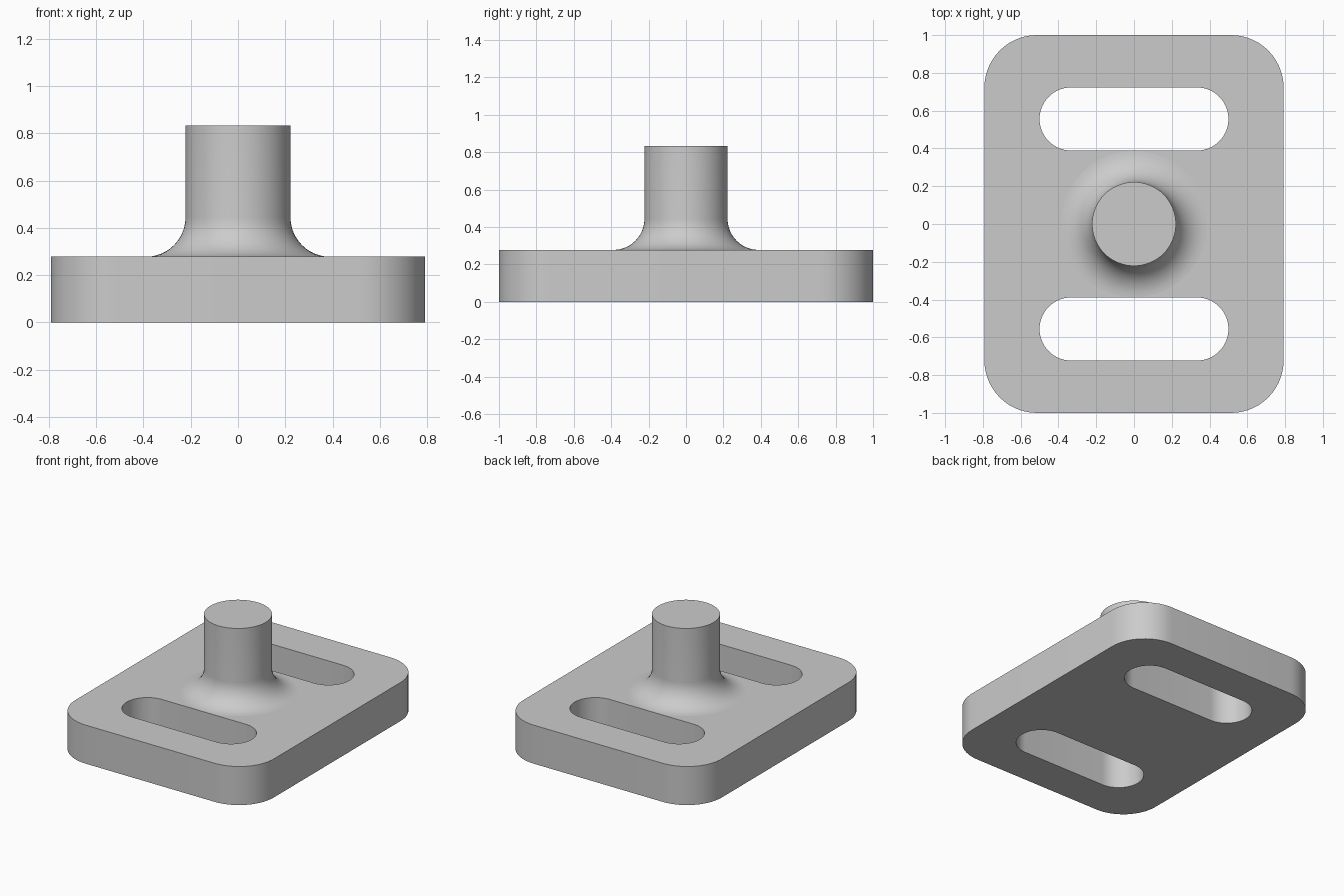
import bpy, bmesh, math
from mathutils import Vector

if "Cube" in bpy.data.objects:
    bpy.data.objects.remove(bpy.data.objects["Cube"])

PLATE_TOP = 0.278
POST_TOP = 0.834
POST_R = 0.222
FILLET_R = 0.167
FOOT_R = 0.387


def rounded_rect(hx, hy, r, cy=0.0, n=14):
    """Points of a rounded rectangle; r equal to hy gives a slot."""
    pts = []
    for q, (sx, sy) in enumerate([(1, 1), (-1, 1), (-1, -1), (1, -1)]):
        for i in range(n + 1):
            a = math.pi / 2 * (q + i / n)
            p = Vector((sx * (hx - r) + r * math.cos(a),
                        cy + sy * (hy - r) + r * math.sin(a)))
            if not pts or (p - pts[-1]).length > 1e-5:
                pts.append(p)
    if (pts[0] - pts[-1]).length < 1e-5:
        pts.pop()
    return pts


def circle(r, n=64):
    return [Vector((r * math.cos(2 * math.pi * i / n),
                    r * math.sin(2 * math.pi * i / n))) for i in range(n)]


def ring(bm, pts, z):
    """Closed loop of vertices and edges at height z."""
    vs = [bm.verts.new((p.x, p.y, z)) for p in pts]
    es = [bm.edges.new((vs[i], vs[(i + 1) % len(vs)])) for i in range(len(vs))]
    return vs, es


def wall(bm, a, b):
    n = len(a)
    for i in range(n):
        j = (i + 1) % n
        bm.faces.new((a[i], a[j], b[j], b[i]))


bm = bmesh.new()

# Plate outline and its two slots
outlines = [rounded_rect(0.792, 1.0, 0.278)]
outlines += [rounded_rect(0.5, 0.167, 0.167, cy) for cy in (-0.556, 0.556)]
low_edges, top_edges = [], []
for pts in outlines:
    lv, le = ring(bm, pts, 0)
    tv, te = ring(bm, pts, PLATE_TOP)
    wall(bm, lv, tv)
    low_edges += le
    top_edges += te

# Post with a concave fillet at its foot
profile = [(FOOT_R, PLATE_TOP)]
for i in range(1, 13):
    a = math.pi / 2 * i / 12
    profile.append((POST_R + FILLET_R * (1 - math.sin(a)),
                    PLATE_TOP + FILLET_R * (1 - math.cos(a))))
profile.append((POST_R, POST_TOP))
prev = None
for r, z in profile:
    vs, es = ring(bm, circle(r), z)
    if prev:
        wall(bm, prev, vs)
    else:
        top_edges += es
    prev = vs
bm.faces.new(prev)

# Flat top and underside of the plate
for edges, nz in ((low_edges, -1), (top_edges, 1)):
    bmesh.ops.triangle_fill(bm, edges=edges, use_beauty=True,
                            use_dissolve=False, normal=(0, 0, nz))
bmesh.ops.recalc_face_normals(bm, faces=bm.faces[:])

mesh = bpy.data.meshes.new("slotted_base_with_post")
bm.to_mesh(mesh)
bm.free()
base = bpy.data.objects.new("slotted_base_with_post", mesh)
bpy.context.collection.objects.link(base)

grey = bpy.data.materials.new("light_grey")
grey.diffuse_color = (0.6, 0.6, 0.6, 1)
grey.use_nodes = True
grey.node_tree.nodes["Principled BSDF"].inputs["Base Color"].default_value = grey.diffuse_color
mesh.materials.append(grey)

# Smooth curved walls, with crisp borders around the flat plate faces
bpy.context.view_layer.objects.active = base
base.select_set(True)
bpy.ops.object.shade_smooth_by_angle(angle=math.radians(30))
for poly in mesh.polygons:
    if abs(poly.normal.z) > 0.9999:
        poly.use_smooth = False
